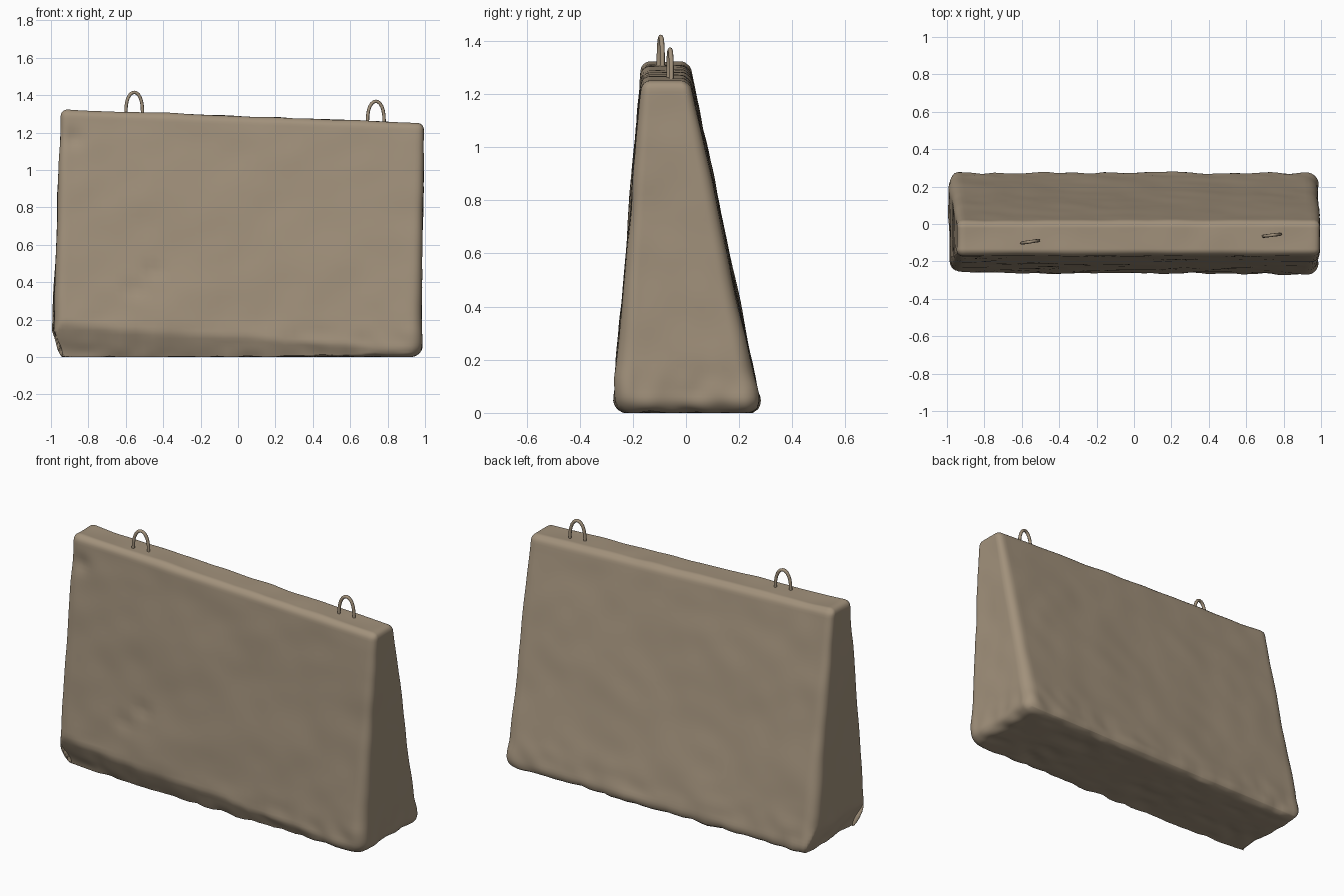
import bpy, bmesh, math
from mathutils import Vector, noise

if "Cube" in bpy.data.objects:
    bpy.data.objects.remove(bpy.data.objects["Cube"])

concrete = bpy.data.materials.new("tan concrete")
concrete.diffuse_color = (0.36, 0.285, 0.20, 1)
concrete.use_nodes = True
concrete.node_tree.nodes["Principled BSDF"].inputs["Base Color"].default_value = concrete.diffuse_color


def lerp(a, b, t):
    return a + (b - a) * t


def clamp(v, a, b):
    return max(a, min(b, v))


def side_spread(t):
    # pack more grid lines towards the edges
    return 0.65 * math.sin(t * math.pi / 2) + 0.35 * t


def pit(p, x, z, size, depth):
    d2 = ((p.x - x) ** 2 + (p.z - z) ** 2) / size ** 2
    return depth * math.exp(-d2)


# tapered, rounded block
bm = bmesh.new()
bmesh.ops.create_cube(bm, size=2)
bmesh.ops.subdivide_edges(bm, edges=bm.edges[:], cuts=51, use_grid_fill=True)
for v in bm.verts:
    a, b, c = (side_spread(t) for t in v.co)
    w = (c + 1) / 2
    left, right = lerp(-0.995, -0.947, w), lerp(0.98, 0.995, w)
    front, back = lerp(-0.275, -0.168, w), lerp(0.285, 0.015, w)
    hx, hy = (right - left) / 2, (back - front) / 2
    r = lerp(0.065, 0.035, w)
    p = Vector((a * hx, b * hy, w * 1.29))
    inner = Vector((clamp(p.x, r - hx, hx - r), clamp(p.y, r - hy, hy - r),
                    clamp(p.z, r, 1.29 - r)))
    if (p - inner).length > 1e-6:
        p = inner + (p - inner).normalized() * r
    p.x += (left + right) / 2
    p.y += (front + back) / 2
    # top slopes down to the right
    p.z *= (1.289 - 0.037 * p.x) / 1.29
    v.co = p

# worn lower front edge, deeper to the left
for v in bm.verts:
    p = v.co
    h = lerp(0.20, 0.03, (p.x + 1) / 2) + 0.025 * noise.noise(Vector((p.x * 6, 0, 3)))
    h = max(h, 0.02)
    if p.z < h:
        p.y = max(p.y, -0.27 + 0.42 * (h - p.z))
    # worn lower left corner
    if p.z < 0.16:
        p.x = max(p.x, -0.995 + 0.35 * (0.16 - p.z))

# uneven cast surface with a few chips
bm.normal_update()
moves = []
for v in bm.verts:
    p = v.co
    low = clamp(1 - p.z / 0.25, 0, 1)
    d = 0.007 * noise.noise(p * 2.7) + 0.004 * noise.noise(p * 7)
    d += low * 0.012 * noise.noise(p * 11)
    if v.normal.y < -0.5:
        d -= pit(p, -0.45, 0.46, 0.04, 0.014) + pit(p, -0.56, 0.36, 0.045, 0.012)
        d -= pit(p, -0.88, 1.17, 0.05, 0.014)
    moves.append(v.normal * d)
for v, m in zip(bm.verts, moves):
    v.co += m
    v.co.z = max(v.co.z, 0.0)
me = bpy.data.meshes.new("concrete_block")
bm.to_mesh(me)
bm.free()
for f in me.polygons:
    f.use_smooth = True
me.materials.append(concrete)
bpy.context.collection.objects.link(bpy.data.objects.new("concrete_block", me))


# lifting loops
def lifting_loop(name, x, y, z_base, z_top, turn):
    cu = bpy.data.curves.new(name, "CURVE")
    cu.dimensions = "3D"
    cu.bevel_depth = 0.009
    cu.bevel_resolution = 2
    sp = cu.splines.new("POLY")
    n = 12
    sp.points.add(n + 2)
    height = z_top - z_base - 0.009
    pts = [(-0.048, -0.03)]
    for i in range(n + 1):
        t = math.pi * (1 - i / n)
        pts.append((0.045 * math.cos(t), height * math.sin(t) ** 0.8))
    pts.append((0.048, -0.03))
    for q, (s, z) in zip(sp.points, pts):
        q.co = (x + s * math.cos(turn), y + s * math.sin(turn), z_base + z, 1)
    cu.materials.append(concrete)
    bpy.context.collection.objects.link(bpy.data.objects.new(name, cu))


lifting_loop("left_lifting_loop", -0.555, -0.095, 1.305, 1.424, 0.15)
lifting_loop("right_lifting_loop", 0.737, -0.06, 1.255, 1.376, 0.12)
